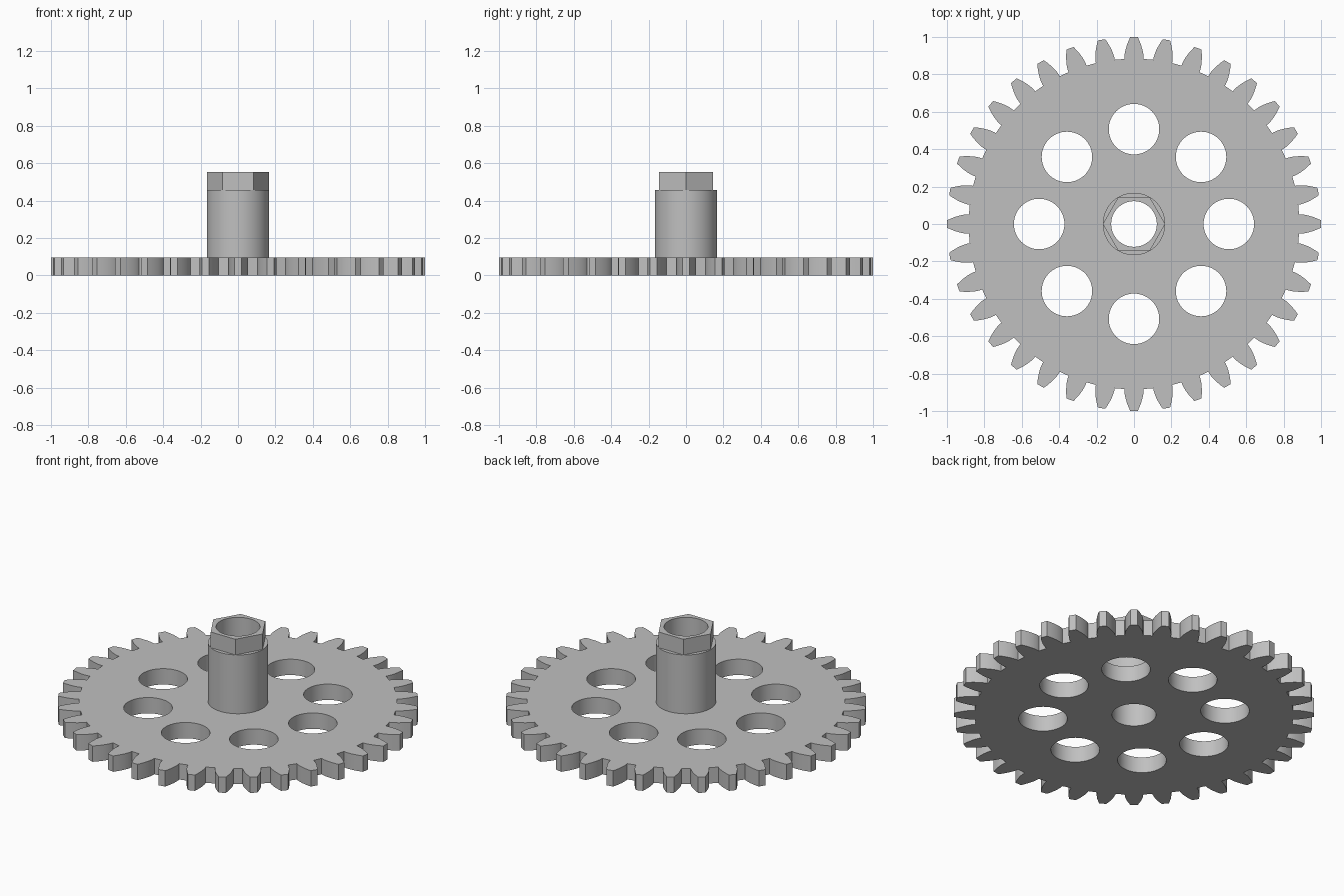
import bpy, bmesh
from math import sin, cos, tan, acos, pi, radians

cube = bpy.data.objects.get("Cube")
if cube:
    bpy.data.objects.remove(cube, do_unlink=True)

TEETH = 36
TIP_R, PITCH_R, BASE_R, ROOT_R = 1.0, 0.947, 0.892, 0.884
BORE_R, HUB_R = 0.122, 0.167
GEAR_TOP, HUB_TOP, NUT_TOP = 0.097, 0.457, 0.553

grey = bpy.data.materials.new("plain grey")
grey.use_nodes = True
grey.diffuse_color = (0.527, 0.527, 0.527, 1)
grey.node_tree.nodes["Principled BSDF"].inputs["Base Color"].default_value = grey.diffuse_color


def ring(radius, sides, cx=0, cy=0):
    return [(cx + radius * cos(2 * pi * i / sides), cy + radius * sin(2 * pi * i / sides))
            for i in range(sides)]


def involute(angle):
    return tan(angle) - angle


def half_angle(r):
    """Angular half width of a tooth at radius r."""
    pitch = involute(acos(BASE_R / PITCH_R))
    return pi / (2 * TEETH) + pitch - involute(acos(min(1, BASE_R / r)))


def gear_outline():
    radii = [ROOT_R] + [BASE_R + (TIP_R - BASE_R) * i / 5 for i in range(6)]
    points = []
    for t in range(TEETH):
        mid = 2 * pi * t / TEETH
        flank = [(r, half_angle(r)) for r in radii]
        for r, a in [(r, -a) for r, a in flank] + flank[::-1]:
            points.append((r * cos(mid + a), r * sin(mid + a)))
    return points


def plate(name, outlines, bottom, top):
    """Extrude an outer outline, with the other outlines as through holes."""
    curve = bpy.data.curves.new(name, "CURVE")
    curve.dimensions = "2D"
    curve.fill_mode = "BOTH"
    curve.extrude = (top - bottom) / 2
    for outline in outlines:
        spline = curve.splines.new("POLY")
        spline.points.add(len(outline) - 1)
        for point, (x, y) in zip(spline.points, outline):
            point.co = (x, y, 0, 1)
        spline.use_cyclic_u = True
    obj = bpy.data.objects.new(name, curve)
    obj.location.z = (top + bottom) / 2
    bpy.context.collection.objects.link(obj)
    bpy.ops.object.select_all(action="DESELECT")
    obj.select_set(True)
    bpy.context.view_layer.objects.active = obj
    bpy.ops.object.convert(target="MESH")
    obj = bpy.context.view_layer.objects.active
    # Weld caps to walls
    bm = bmesh.new()
    bm.from_mesh(obj.data)
    bmesh.ops.remove_doubles(bm, verts=bm.verts, dist=0.0001)
    bmesh.ops.recalc_face_normals(bm, faces=bm.faces)
    bm.to_mesh(obj.data)
    bm.free()
    obj.data.materials.clear()
    obj.data.materials.append(grey)
    bpy.ops.object.shade_smooth_by_angle(angle=radians(30))
    return obj


bore = ring(BORE_R, 64)

# Toothed wheel with eight lightening holes
holes = [ring(0.135, 64, x, y) for x, y in ring(0.507, 8)]
plate("gear_wheel", [gear_outline(), bore] + holes, 0, GEAR_TOP)

# Round hub and hexagonal drive end
plate("hub", [ring(HUB_R, 64), bore], GEAR_TOP, HUB_TOP)
plate("hex_end", [ring(HUB_R, 6), bore], HUB_TOP, NUT_TOP)
